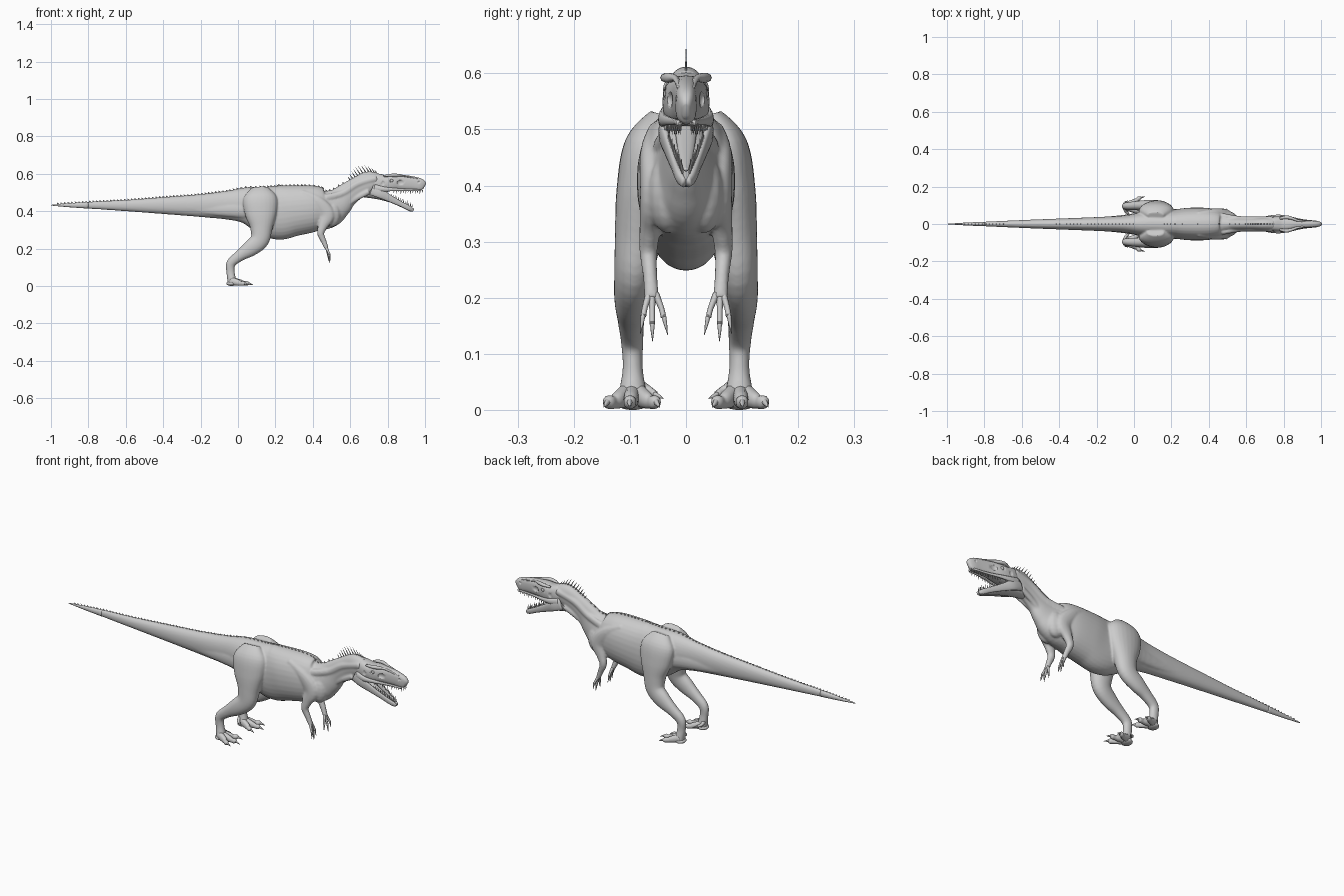
import bpy, bmesh, math
from mathutils import Vector


def spline(st, k):
    # Catmull-Rom through stations (x, y, z, half width, half height)
    out = []
    for i in range(len(st) - 1):
        a, b, c, d = st[max(i - 1, 0)], st[i], st[i + 1], st[min(i + 2, len(st) - 1)]
        for s in range(k):
            t = s / k
            out.append([0.5 * (2 * q + (r - p) * t + (2 * p - 5 * q + 4 * r - u) * t * t
                               + (3 * q - p - 3 * r + u) * t ** 3)
                        for p, q, r, u in zip(a, b, c, d)])
    return out + [list(st[-1])]


def sweep(bm, st, n=16, p=2.0, k=5, mirror=False):
    # closed tapering tube with superelliptic sections; returns its frames
    if mirror:
        sweep(bm, [(s[0], -s[1], *s[2:]) for s in st], n, p, k)
    pts = spline(st, k)
    frames, rings = [], []
    for i, s in enumerate(pts):
        t = (Vector(pts[min(i + 1, len(pts) - 1)][:3]) - Vector(pts[max(i - 1, 0)][:3])).normalized()
        y = Vector((0, 1, 0))
        side = (y - t * y.dot(t)).normalized()
        up, c = t.cross(side), Vector(s[:3])
        w, h = max(s[3], 0.0004), max(s[4], 0.0004)
        ring = []
        for j in range(n):
            ca, sa = math.cos(2 * math.pi * j / n), math.sin(2 * math.pi * j / n)
            ring.append(bm.verts.new(c + side * math.copysign(abs(ca) ** (2 / p), ca) * w
                                     + up * math.copysign(abs(sa) ** (2 / p), sa) * h))
        rings.append(ring)
        frames.append((c, up, h))
    for a, b in zip(rings, rings[1:]):
        for j in range(n):
            bm.faces.new((a[j], a[(j + 1) % n], b[(j + 1) % n], b[j]))
    bm.faces.new(rings[0][::-1])
    bm.faces.new(rings[-1])
    return frames


def blob(bm, c, r):
    # mirrored pair of ellipsoids
    for sy in (1, -1):
        for v in bmesh.ops.create_uvsphere(bm, u_segments=16, v_segments=10, radius=1)['verts']:
            v.co = Vector((c[0] + v.co.x * r[0], sy * c[1] + v.co.y * r[1], c[2] + v.co.z * r[2]))


def spike(bm, base, tip, w, h, mirror=False):
    m = [(a + b) / 2 for a, b in zip(base, tip)]
    sweep(bm, [(*base, w, h), (*m, w * .65, h * .65), (*tip, .0004, .0004)], 8, 2, 2, mirror)


def finish(bm, name):
    bmesh.ops.recalc_face_normals(bm, faces=bm.faces)
    for f in bm.faces:
        f.smooth = True
    me = bpy.data.meshes.new(name)
    bm.to_mesh(me)
    bm.free()
    ob = bpy.data.objects.new(name, me)
    bpy.context.collection.objects.link(ob)
    return ob


# body: tail, torso and neck in one sweep
skin = bmesh.new()
body = sweep(skin, [(x, 0, z, w, h) for x, z, w, h in (
    (-1, .432, .003, .004), (-.8, .432, .012, .018), (-.6, .43, .021, .03), (-.4, .43, .029, .045),
    (-.2, .43, .037, .061), (-.05, .432, .046, .078), (.05, .43, .065, .1), (.15, .405, .076, .132),
    (.22, .393, .079, .145), (.3, .403, .087, .136), (.4, .413, .085, .125), (.48, .415, .066, .106),
    (.535, .445, .046, .082), (.58, .485, .036, .065), (.64, .526, .034, .058),
    (.70, .553, .036, .06), (.755, .562, .034, .042))], 32, 2.15, 6)
# legs: thigh, shank and metatarsus
sweep(skin, [(.115, .045, .525, .02, .045), (.118, .066, .47, .044, .09), (.122, .077, .39, .047, .086),
             (.125, .085, .31, .042, .06), (.115, .093, .245, .035, .05), (.065, .098, .2, .030, .043),
             (.01, .098, .162, .024, .030), (-.037, .096, .122, .020, .025), (-.04, .095, .075, .018, .022),
             (-.033, .095, .03, .025, .024), (-.03, .095, .008, .028, .024)], 24, 2.1, 5, True)
# tail root muscle running into the thigh
sweep(skin, [(.1, .05, .41, .035, .06), (.0, .035, .41, .022, .045), (-.15, .025, .41, .014, .03),
             (-.35, .018, .42, .008, .015)], 16, 2, 4, True)
# shoulders and arms
sweep(skin, [(.34, .055, .50, .012, .015), (.42, .064, .455, .018, .03), (.475, .06, .385, .022, .042),
             (.455, .064, .325, .019, .027), (.442, .067, .282, .016, .019), (.458, .064, .24, .013, .015),
             (.475, .061, .198, .014, .010)], 16, 2, 5, True)
# chest lobes
blob(skin, (.50, .033, .385), (.05, .035, .07))
# neck muscles
sweep(skin, [(.47, .045, .47, .014, .02), (.56, .03, .495, .013, .018), (.64, .027, .545, .013, .017),
             (.74, .03, .575, .012, .016)], 12, 2, 4, True)
sweep(skin, [(.52, .02, .37, .012, .02), (.60, .02, .45, .011, .016), (.70, .028, .505, .012, .015)],
      12, 2, 4, True)
skin_ob = finish(skin, "body_skin")
rm = skin_ob.modifiers.new("fuse", 'REMESH')
rm.mode, rm.voxel_size, rm.use_smooth_shade = 'VOXEL', .0048, True
sm = skin_ob.modifiers.new("soften", 'SMOOTH')
sm.factor, sm.iterations = .5, 5
# tail tip
bm = bmesh.new()
sweep(bm, [(-.8, 0, .432, .012, .018), (-.9, 0, .432, .0075, .011), (-1, 0, .432, .001, .002)], 16)
finish(bm, "tail_tip")

# toes and claws
bm, claws = bmesh.new(), bmesh.new()
for tx, ty in ((.028, .138), (.05, .1), (.03, .055)):
    kx, ky = -.03 + (tx + .03) * .55, .095 + (ty - .095) * .6
    sweep(bm, [(-.04, .095 + (ty - .095) * .2, .028, .015, .022), (kx, ky, .018, .013, .016),
               ((kx + tx) / 2, (ky + ty) / 2, .014, .010, .012), (tx, ty, .014, .011, .012),
               (tx + .009, ty + (ty - .095) * .1, .012, .005, .006)], 12, 2.2, 3, True)
    spike(claws, (tx, ty, .017), (tx + .032, ty + (ty - .095) * .2, .005), .006, .007, True)
sweep(bm, [(-.045, .085, .045, .011, .011), (-.045, .068, .036, .008, .008), (-.03, .055, .028, .006, .006)],
      10, 2, 3, True)
spike(claws, (-.032, .057, .029), (-.01, .04, .02), .005, .005, True)
blob(bm, (-.035, .095, .013), (.028, .03, .013))
# fingers and their claws
for fx, fy, fz in ((.488, .06, .153), (.482, .04, .165), (.490, .076, .167)):
    sweep(bm, [(.472, .061 + (fy - .061) * .3, .207, .007, .008),
               ((.475 + fx) / 2, .061 + (fy - .061) * .8, (.2 + fz) / 2, .005, .006),
               (fx, fy, fz, .005, .006)], 10, 2, 3, True)
    spike(claws, (fx, fy, fz + .004), (fx + .003, fy + (fy - .061) * .35, fz - .031), .0045, .0055, True)
finish(bm, "toes_and_fingers")
finish(claws, "claws")

# skull
bm = bmesh.new()
sweep(bm, [(.71, 0, .56, .025, .04), (.74, 0, .555, .038, .047), (.79, 0, .549, .042, .043),
           (.83, 0, .552, .038, .044), (.875, 0, .552, .027, .042), (.93, 0, .549, .021, .038),
           (.97, 0, .542, .018, .034), (.99, 0, .536, .013, .026), (.998, 0, .532, .006, .014)],
      24, 2.7, 5)
skull = finish(bm, "skull")
# eye sockets, cheek openings and nostrils
cut = bmesh.new()
blob(cut, (.822, .043, .563), (.014, .009, .012))
blob(cut, (.872, .032, .553), (.022, .010, .016))
blob(cut, (.775, .047, .55), (.013, .009, .018))
blob(cut, (.968, .021, .556), (.009, .006, .007))
cutter = finish(cut, "skull_opening_cutter")
cutter.hide_render = True
bo = skull.modifiers.new("openings", 'BOOLEAN')
bo.operation, bo.object = 'DIFFERENCE', cutter
# brows, nose ridges, cheek bones
bm = bmesh.new()
sweep(bm, [(.78, .030, .588, .006, .005), (.815, .036, .592, .010, .008), (.845, .030, .592, .008, .009),
           (.88, .018, .590, .006, .005), (.96, .012, .572, .003, .004)], 10, 2, 4, True)
sweep(bm, [(.73, .036, .525, .010, .02), (.775, .042, .518, .008, .014), (.83, .036, .516, .006, .009),
           (.9, .022, .514, .004, .006), (.975, .014, .512, .004, .005)], 10, 2, 4, True)
finish(bm, "brows_and_cheeks")
bm = bmesh.new()
blob(bm, (.822, .034, .563), (.009, .006, .009))
finish(bm, "eyes")

# open lower jaw: two rami, floor and cheek skin
bm = bmesh.new()
sweep(bm, [(.715, .034, .515, .010, .03), (.76, .040, .495, .009, .026), (.81, .033, .469, .007, .019),
           (.87, .022, .439, .006, .014), (.915, .012, .416, .007, .013), (.937, .004, .405, .005, .009)],
      14, 2.2, 5, True)
sweep(bm, [(.67, 0, .5, .028, .025), (.74, 0, .485, .034, .02), (.81, 0, .457, .029, .009),
           (.87, 0, .429, .019, .006), (.925, 0, .403, .008, .006)], 16, 2, 5)
sweep(bm, [(.76, .036, .525, .005, .022), (.785, .037, .508, .003, .020), (.797, .036, .498, .002, .012)],
      10, 2, 3, True)
finish(bm, "lower_jaw")
bm = bmesh.new()
sweep(bm, [(.75, 0, .5, .02, .01), (.82, 0, .466, .015, .007), (.88, 0, .438, .009, .005),
           (.905, 0, .428, .004, .003)], 12)
finish(bm, "tongue")
# teeth
bm = bmesh.new()
for i in range(13):
    f = i / 12
    x, y = .835 + .152 * f, .034 - .025 * f ** .7
    spike(bm, (x, y, .513), (x - .003, y, .497 - .006 * (i % 2)), .0022, .003, True)
    x, y, z = .82 + .11 * f, .031 - .025 * f, .476 - .054 * f
    spike(bm, (x, y, z), (x + .003, y, z + .017 + .004 * (i % 2)), .002, .0027, True)
finish(bm, "teeth")

# crest of neck spines, then small scutes down back and tail
bm = bmesh.new()
crest = [(.63 + .0118 * i, .014 + .032 * math.sin(math.pi * (i + 1) / 12), .0035) for i in range(11)]
scutes = [(-.96 + .0188 * i, .012, .006) for i in range(84)]
for x, length, h in crest + scutes:
    i = next(j for j in range(len(body) - 1) if body[j + 1][0].x >= x)
    (c0, u0, h0), (c1, u1, h1) = body[i], body[i + 1]
    t = (x - c0.x) / (c1.x - c0.x)
    b = (c0 + u0 * h0).lerp(c1 + u1 * h1, t) - Vector((0, 0, .004))
    spike(bm, b, b + Vector((-.55, 0, .85)) * length, .0018, h)
finish(bm, "spine_crest")
